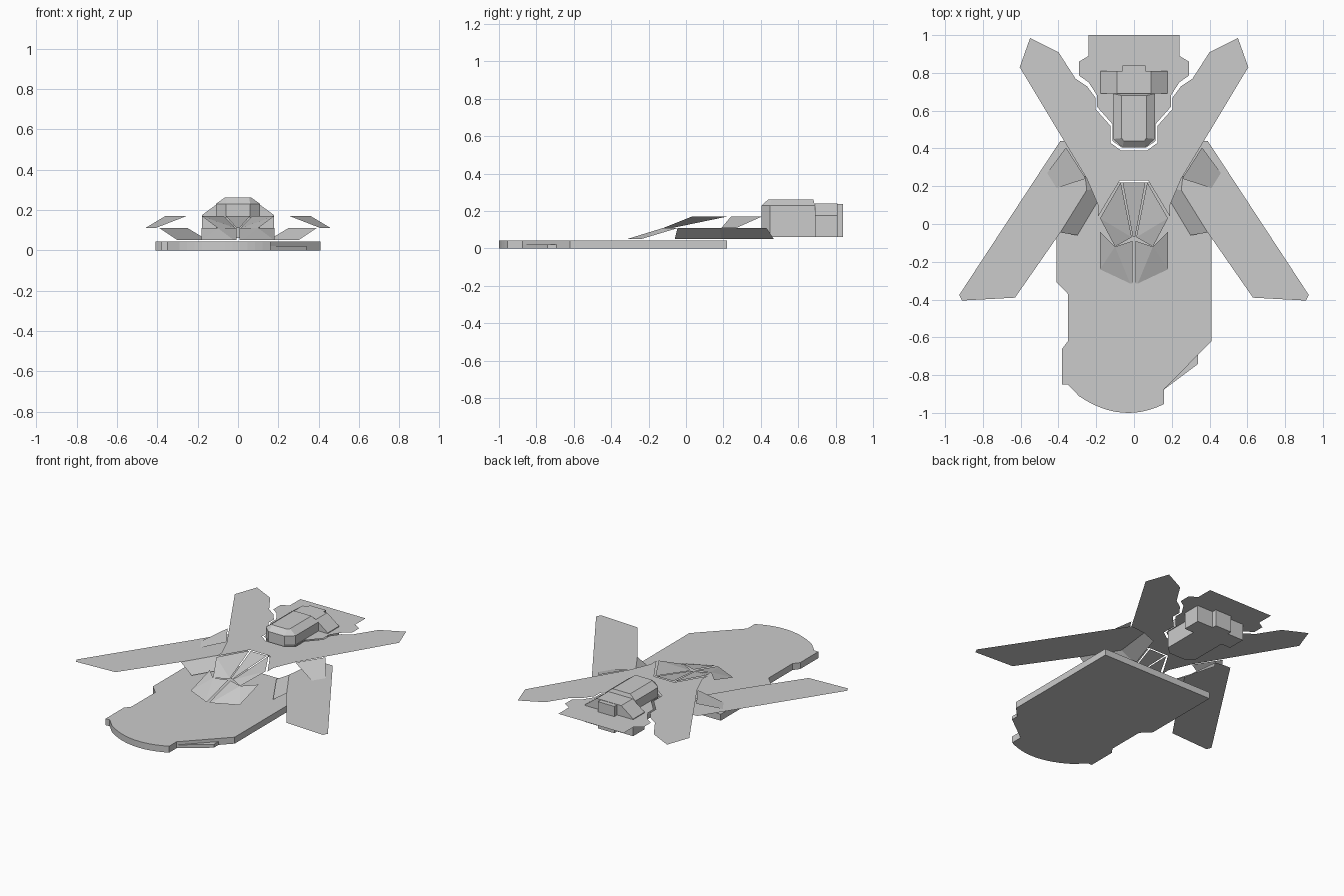
import bpy, math


def build(name, verts, faces, mirror=False):
    me = bpy.data.meshes.new(name)
    me.from_pydata(verts, [], faces)
    ob = bpy.data.objects.new(name, me)
    bpy.context.collection.objects.link(ob)
    if mirror:
        m = ob.modifiers.new("Mirror", 'MIRROR')
        m.merge_threshold = 0.0005
    return ob


def area2(pts):
    return sum(a[0] * b[1] - b[0] * a[1] for a, b in zip(pts, pts[1:] + pts[:1]))


def sheet(name, outline, z):
    """Flat paper-thin panel, mirrored across x, facing up."""
    if area2(outline) < 0:
        outline = outline[::-1]
    return build(name, [(x, y, z) for x, y in outline], [range(len(outline))], True)


def loft(name, rings):
    """Closed solid through rings of equal point count."""
    n = len(rings[0])
    verts = [p for r in rings for p in r]
    faces = [tuple(range(n))[::-1], tuple(range((len(rings) - 1) * n, len(rings) * n))]
    for k in range(len(rings) - 1):
        for i in range(n):
            j = (i + 1) % n
            faces.append((k * n + i, k * n + j, (k + 1) * n + j, (k + 1) * n + i))
    return build(name, verts, faces)


def slab(name, outline, z0, z1):
    if area2(outline) < 0:
        outline = outline[::-1]
    return loft(name, [[(x, y, z) for x, y in outline] for z in (z0, z1)])


def both(half):
    return half + [(-x, y) for x, y in reversed(half)]


# Long base hull with a curved nose
nose = []
for i in range(13):
    x = -0.29 + 0.45 * i / 12
    nose.append((x, -1 + 1.3 * (x + 0.03) ** 2))
hull = [(-0.41, 0.22), (-0.41, -0.31), (-0.35, -0.37), (-0.35, -0.62),
        (-0.38, -0.66), (-0.38, -0.85), (-0.35, -0.85)] + nose + [
        (0.16, -0.875), (0.41, -0.62), (0.41, 0.22)]
slab("base_hull", hull, 0, 0.043)
slab("hull_step", [(0.16, -0.80), (0.16, -0.875), (0.34, -0.74), (0.34, -0.64)], 0, 0.022)

# Upper panel with the two rear wings
sheet("rear_wings", [
    (0, 0.39), (0.07, 0.39), (0.125, 0.43), (0.125, 0.52), (0.205, 0.61),
    (0.205, 0.67), (0.25, 0.73), (0.31, 0.77), (0.40, 0.91), (0.55, 0.985),
    (0.605, 0.83), (0.25, 0.24), (0.19, 0.10), (0.19, 0.04), (0.075, 0.23), (0, 0.23)], 0.17)

# Tail panel
sheet("tail_panel", [
    (0, 1), (0.24, 1), (0.24, 0.89), (0.29, 0.86), (0.29, 0.785), (0.24, 0.75),
    (0.195, 0.68), (0.195, 0.62), (0.115, 0.53), (0.115, 0.44), (0.065, 0.405), (0, 0.405)], 0.17)

# Lower front wings
sheet("front_wings", [
    (0.63, -0.39), (0.91, -0.405), (0.925, -0.375), (0.39, 0.44), (0.35, 0.44),
    (0.28, 0.43), (0.25, 0.18), (0.39, -0.045)], 0.11)

# Sloping panels joining the wing levels
build("upper_wing_slope",
      [(0.255, 0.24, 0.17), (0.41, 0.19, 0.11), (0.46, 0.27, 0.11), (0.36, 0.405, 0.17)],
      [(0, 1, 2, 3)], True)
build("lower_wing_slope",
      [(0.39, -0.045, 0.11), (0.25, 0.18, 0.11), (0.28, 0.43, 0.11),
       (0.24, 0.47, 0.05), (0.15, 0.19, 0.05), (0.30, -0.06, 0.05)],
      [(0, 1, 4, 5), (1, 2, 3, 4)], True)

# Faceted centre piece: recessed upper facets, then the lower fan
build("centre_facets",
      [(0.18, 0.03, 0.17), (0.07, 0.22, 0.17), (0.012, -0.07, 0.11), (0.10, -0.12, 0.11)],
      [(0, 1, 2), (0, 2, 3)], True)
build("centre_channel",
      [(0, 0.22, 0.17), (0.06, 0.22, 0.17), (0.006, -0.07, 0.11), (0, -0.07, 0.11)],
      [(0, 3, 2, 1)], True)
build("centre_fan",
      [(0.10, -0.12, 0.11), (0.008, -0.09, 0.11), (0.008, -0.315, 0.05),
       (0.02, -0.315, 0.05), (0.18, -0.24, 0.05), (0.18, -0.04, 0.11)],
      [(0, 1, 2, 3), (0, 3, 4), (0, 4, 5)], True)

# Front cabin block with chamfered roof
low = both([(0.06, 0.405), (0.11, 0.45), (0.11, 0.69)])
top = both([(0.055, 0.44), (0.065, 0.455), (0.065, 0.68)])
loft("cabin", [[(x, y, z) for x, y in r]
               for r, z in ((low, 0.06), (low, 0.23), (top, 0.262))])

# Wide rear block with sloping shoulders, and its end plug
sect = both([(0.09, 0.24), (0.178, 0.175), (0.178, 0.06)])
loft("rear_block", [[(x, y, z) for x, z in sect] for y in (0.69, 0.81)])
slab("rear_plug", both([(0.06, 0.80), (0.06, 0.84)]), 0.06, 0.238)
